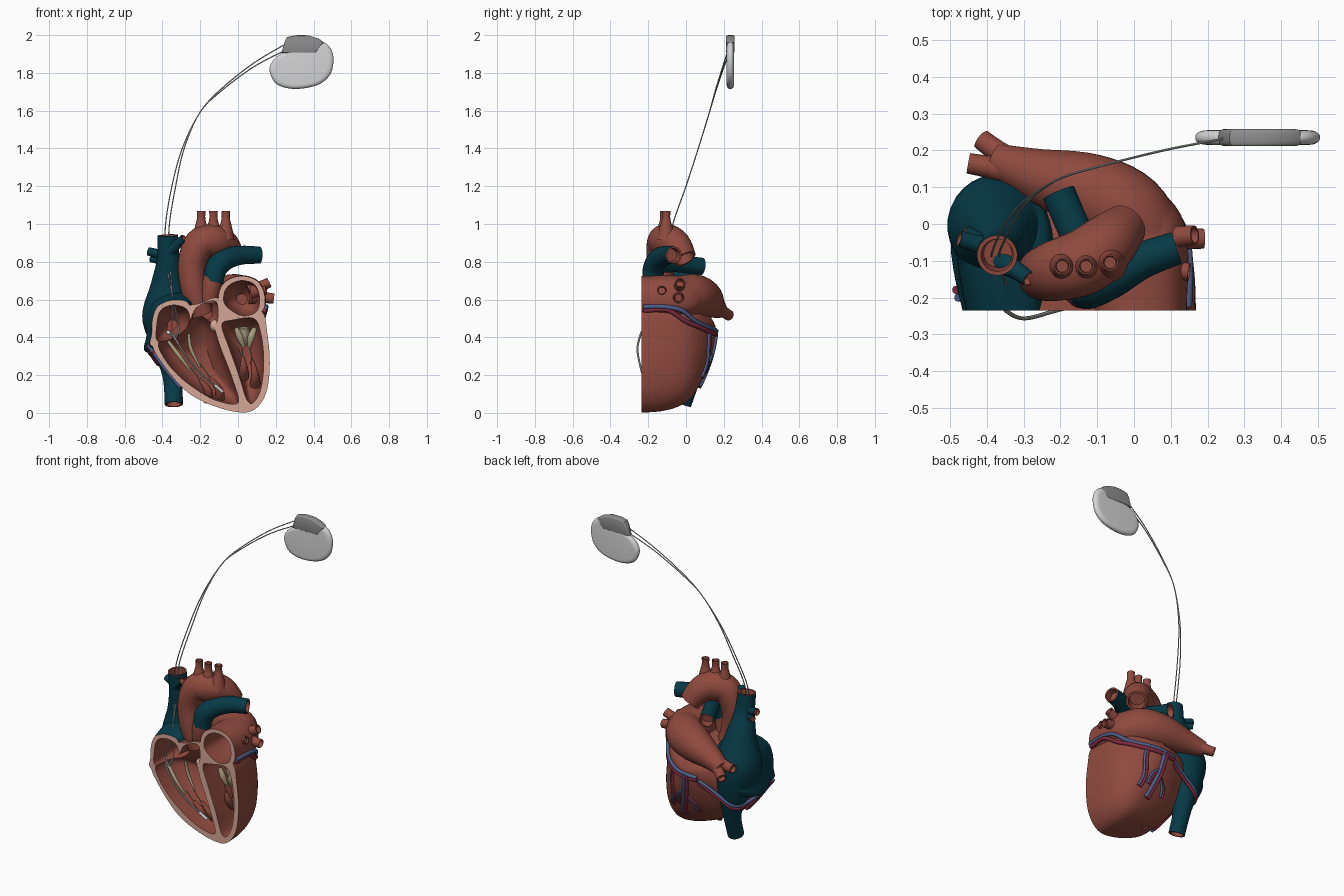
import bpy, bmesh, math
from mathutils import Vector

if "Cube" in bpy.data.objects:
    bpy.data.objects.remove(bpy.data.objects["Cube"])

COLORS = [("muscle_red", (0.275, 0.068, 0.048)), ("cut_wall_pink", (0.66, 0.38, 0.30)),
          ("vein_teal", (0.002, 0.042, 0.062)), ("coronary_blue", (0.075, 0.11, 0.24)),
          ("coronary_crimson", (0.22, 0.025, 0.05)), ("case_light_grey", (0.66, 0.66, 0.66)),
          ("header_grey", (0.27, 0.27, 0.27)), ("lead_grey", (0.48, 0.48, 0.46)),
          ("valve_beige", (0.40, 0.34, 0.21))]
RED, PINK, TEAL, BLUE, CRIMSON, CASE, HEADER, LEAD, VALVE = range(9)
MATS = []
for n, c in COLORS:
    m = bpy.data.materials.new(n)
    m.diffuse_color = (*c, 1)
    m.use_nodes = True
    m.node_tree.nodes["Principled BSDF"].inputs["Base Color"].default_value = m.diffuse_color
    MATS.append(m)


def smooth(pts, n=5, closed=False):
    """Catmull-Rom curve through points of any dimension."""
    p = [Vector(q) for q in pts]
    L, out = len(p), []
    for i in range(L if closed else L - 1):
        a, b, c, d = [p[(i + k) % L] if closed else p[min(max(i + k, 0), L - 1)] for k in (-1, 0, 1, 2)]
        for j in range(n):
            t = j / n
            out.append((b * 2 + (c - a) * t + (a * 2 - b * 5 + c * 4 - d) * t * t
                        + (b * 3 - a - c * 3 + d) * t ** 3) * 0.5)
    return out if closed else out + [p[-1]]


def loft(name, rings, mat, red_bands=()):
    """Closed skin through equal rings; red_bands get the muscle colour."""
    bm = bmesh.new()
    R = [[bm.verts.new(v) for v in r] for r in rings]
    k = len(R[0])
    for i in range(len(R) - 1):
        for j in range(k):
            f = bm.faces.new((R[i][j], R[i][(j + 1) % k], R[i + 1][(j + 1) % k], R[i + 1][j]))
            f.material_index = RED if i in red_bands else mat
    for r, band in ((R[0], 0), (R[-1], len(R) - 2)):
        bm.faces.new(r).material_index = RED if band in red_bands else mat
    bmesh.ops.recalc_face_normals(bm, faces=bm.faces)
    me = bpy.data.meshes.new(name)
    bm.to_mesh(me)
    bm.free()
    for m in MATS:
        me.materials.append(m)
    ob = bpy.data.objects.new(name, me)
    bpy.context.collection.objects.link(ob)
    return ob


def sweep(name, pts, mat, open_start=False, open_end=False, seg=20, n=5):
    """Tube along (x, y, z, radius) points, with optional hollow ends."""
    P = smooth(pts, n)
    C = [Vector(p[:3]) for p in P]
    N, T = Vector((0.31, 0.87, 0.38)), []
    for i in range(len(C)):
        t = (C[min(i + 1, len(C) - 1)] - C[max(i - 1, 0)]).normalized()
        N = (N - t * N.dot(t)).normalized()
        T.append((t, N.copy(), t.cross(N)))

    def ring(i, s=1, off=0):
        t, u, v = T[i]
        r = P[i][3] * s
        return [C[i] + t * off + (u * math.cos(a) + v * math.sin(a)) * r
                for a in (math.tau * k / seg for k in range(seg))]
    rings, bands = [ring(i) for i in range(len(C))], []
    if open_start:
        rings = [ring(0, .7, P[0][3] * .9), ring(0, .8)] + rings
        bands += [0, 1]
    if open_end:
        rings += [ring(-1, .8), ring(-1, .7, -P[-1][3] * .9)]
        bands += [len(rings) - 3, len(rings) - 2]
    return loft(name, rings, mat, bands)


def bowl(name, outline, centre, depths, mat, n=5):
    """Front (x, z) outline scaled about a centre at each (y, scale) depth."""
    o = smooth(outline, n, True)
    cx, cz = centre
    return loft(name, [[(cx + (p.x - cx) * s, y, cz + (p.y - cz) * s) for p in o]
                       for y, s in smooth(depths, 3)], mat)


# Heart body: ventricles, both atria and the great veins
body = bowl("heart_body", [(-.42, .50), (-.455, .37), (-.40, .26), (-.28, .12), (-.15, .045), (0, .004),
                           (.09, .02), (.15, .11), (.168, .26), (.155, .42), (.125, .54), (0, .58),
                           (-.12, .61), (-.2, .58), (-.30, .56)], (-.1, .45),
            [(-.28, 1), (-.22, 1), (-.13, .985), (-.04, .93), (.03, .82), (.09, .59), (.135, .31), (.155, .08)], RED)
right_atrium = bowl("right_atrium", [(-.26, .57), (-.34, .595), (-.42, .565), (-.45, .5), (-.455, .42),
                                     (-.46, .36), (-.38, .35), (-.28, .42)], (-.365, .46),
                    [(-.28, 1), (-.235, 1.02), (-.15, 1.22), (-.05, 1.34), (.04, 1.15), (.1, .75), (.125, .2)], TEAL)
cava = sweep("vena_cava", [(-.372, -.085, .94, .055), (-.368, -.07, .82, .06), (-.37, -.03, .68, .092),
                           (-.37, -.005, .52, .138), (-.36, .02, .37, .105), (-.345, .025, .2, .056),
                           (-.34, -.02, .045, .048)], TEAL, True, True, 28)
left_atrium = bowl("left_atrium_front", [(-.09, .56), (-.1, .64), (-.06, .7), (.02, .725), (.1, .7),
                                         (.14, .63), (.13, .54), (.02, .48)], (.02, .6),
                   [(-.28, 1), (-.2, 1.0), (-.1, 1.03), (0, .95), (.07, .6), (.09, .2)], RED)
left_atrium_back = sweep("left_atrium_back", [(-.38, .175, .545, .045), (-.27, .135, .575, .072), (-.13, .09, .605, .105),
                                              (-.02, .03, .62, .115), (.05, -.07, .615, .10)], RED, seg=28)

# Chamber hollows seen in the cut front
CAV = [(-.34, 1), (-.2, 1), (-.1, .93), (-.03, .72), (.02, .3)]
hollows = [
    bowl("right_ventricle_cut", [(-.42, .37), (-.34, .41), (-.28, .46), (-.21, .53), (-.14, .48), (-.095, .35),
                                 (-.03, .18), (.0, .055), (-.1, .062), (-.19, .105), (-.30, .185), (-.38, .275)],
         (-.18, .28), CAV, RED),
    bowl("left_ventricle_cut", [(-.085, .465), (-.03, .49), (.08, .50), (.118, .43), (.136, .28), (.121, .13),
                                (.08, .055), (.045, .075), (.005, .2), (-.045, .34)], (.04, .3), CAV, RED),
    bowl("right_atrium_cut", [(-.27, .545), (-.345, .57), (-.41, .54), (-.43, .46), (-.425, .38), (-.34, .39),
                              (-.26, .46)], (-.35, .46), CAV, RED),
    bowl("left_atrium_cut", [(-.065, .57), (-.072, .635), (-.04, .68), (.02, .70), (.085, .68), (.112, .62),
                             (.1, .54), (.02, .515)], (.02, .6), CAV, RED),
    bowl("outflow_cut", [(-.24, .47), (-.225, .55), (-.15, .59), (-.11, .575), (-.12, .47)], (-.17, .53),
         [(-.34, 1), (-.2, 1), (-.15, .9), (-.1, .5)], RED)]
slab = loft("front_cut", [[(x, y, z) for x, z in ((-1, -1), (1, -1), (1, 2), (-1, 2))] for y in (-.5, -.235)], PINK)

bpy.context.view_layer.objects.active = body
for ops, kind in (((right_atrium, cava, left_atrium, left_atrium_back), 'UNION'), (hollows + [slab], 'DIFFERENCE')):
    for o in ops:
        mod = body.modifiers.new("cut", 'BOOLEAN')
        mod.operation, mod.object, mod.solver = kind, o, 'EXACT'
        bpy.ops.object.modifier_apply(modifier=mod.name)
        bpy.data.objects.remove(o)
bpy.context.view_layer.update()

# Aorta with its three flared branches
sweep("aorta", [(-.19, -.13, .52, .06), (-.23, -.14, .64, .068), (-.245, -.135, .78, .073), (-.205, -.125, .89, .084),
                (-.13, -.10, .91, .09), (-.07, -.05, .885, .08), (-.025, -.005, .815, .062)], RED, False, True, 28)
for i, (x, y) in enumerate(((-.195, -.115), (-.13, -.115), (-.065, -.105))):
    sweep("arch_branch_%d" % i, [(x * .9 - .013, y, .92, .055), (x, y, .99, .032), (x, y, 1.03, .022),
                                 (x, y, 1.068, .023)], RED, False, True, 16)

# Pulmonary artery: red root, trunk to the left, branch to the right
sweep("pulmonary_root", [(-.15, -.17, .585, .045), (-.14, -.18, .67, .05), (-.125, -.175, .75, .05)], RED)
sweep("pulmonary_trunk", [(-.13, -.18, .69, .052), (-.115, -.17, .765, .058), (-.06, -.145, .815, .056),
                          (.02, -.10, .835, .05), (.115, -.065, .835, .045)], TEAL, True, True, 24)
sweep("right_pulmonary_artery", [(-.09, -.14, .79, .05), (-.15, -.04, .79, .046), (-.205, .085, .775, .046)],
      TEAL, False, True)

# Pulmonary veins and small caval branches
VEINS = [((-.31, .15, .565), (-.415, .23, .515), RED, .028), ((-.31, .14, .565), (-.45, .165, .56), RED, .028),
         ((.06, -.04, .64), (.165, -.03, .69), RED, .027), ((.06, -.04, .62), (.19, -.04, .605), RED, .027),
         ((.07, -.12, .64), (.15, -.13, .65), RED, .024),
         ((-.37, -.07, .83), (-.475, -.04, .855), TEAL, .022), ((-.37, -.07, .80), (-.46, -.02, .815), TEAL, .018),
         ((-.36, -.10, .86), (-.285, -.15, .925), TEAL, .022)]
for i, (a, b, mat, r) in enumerate(VEINS):
    mid = [(p + q) / 2 for p, q in zip(a, b)]
    sweep("vein_stub_%d" % i, [(*a, r * 1.7), (*mid, r * 1.15), (*b, r)], mat, False, True, 16)

# Coronary vessels laid on the heart surface
RING = [(.15, -.225, .56), (.22, -.1, .545), (.18, .06, .505), (.09, .18, .465), (-.05, .21, .44), (-.2, .22, .42)]
DOWN = [(-.10, .22, .44), (-.09, .2, .33), (-.07, .2, .22), (-.03, .14, .1)]
RIGHT = [(-.47, -.215, .33), (-.48, -.1, .28), (-.43, .05, .27), (-.36, .14, .30), (-.2, .2, .4)]
EDGE = [(-.48, -.2, .36), (-.43, -.2, .26), (-.31, -.2, .13)]
SIDE = [(.05, .2, .46), (.07, .2, .36), (.04, .18, .25), (.06, .14, .17)]
TWIG = [(-.085, .2, .3), (-.02, .2, .26), (.0, .2, .18)]
TWIG2 = [(-.08, .2, .26), (-.14, .18, .2), (-.15, .14, .14)]
for i, (path, r) in enumerate(((RING, .012), (DOWN, .011), (RIGHT, .010), (EDGE, .011), (SIDE, .008),
                               (TWIG, .007), (TWIG2, .007))):
    for mat, off in ((BLUE, 0), (CRIMSON, -.022)):
        shift = Vector((0, 0, off)) if i in (0, 2) else Vector((off, 0, off * .3))
        if i == 3:
            shift = Vector((0, -off, 0))
        line = []
        for p in smooth(path, 4):
            ok, loc, nor, _ = body.closest_point_on_mesh(p + shift)
            line.append(loc + nor * r * .5)
        for _ in range(3):
            line = [line[0]] + [(a + b * 2 + c) / 4 for a, b, c in zip(line, line[1:], line[2:])] + [line[-1]]
        sweep("coronary_%d_%s" % (i, "vein" if mat == BLUE else "artery"), [(*p, r) for p in line], mat, seg=10, n=2)

# Valve leaflets, cords and papillary muscles
LEAFLETS = [[(-.37, -.18, .38, .009), (-.31, -.19, .30, .011), (-.25, -.18, .22, .005)],
            [(-.26, -.16, .42, .008), (-.25, -.15, .34, .010), (-.20, -.15, .24, .005)],
            [(-.01, -.17, .45, .012), (.01, -.17, .40, .018), (.03, -.16, .35, .010)],
            [(.09, -.17, .45, .012), (.07, -.17, .40, .020), (.06, -.16, .35, .010)],
            [(.03, -.12, .45, .03), (.03, -.11, .40, .03), (.03, -.11, .36, .012)]]
for i, p in enumerate(LEAFLETS):
    sweep("valve_leaflet_%d" % i, p, VALVE, seg=10)
for i, (a, b) in enumerate((((.02, .36), (.03, .24)), ((.06, .36), (.09, .2)), ((-.25, .24), (-.16, .12)),
                            ((-.2, .26), (-.1, .12)))):
    sweep("valve_cord_%d" % i, [(a[0], -.17, a[1], .003), (b[0], -.15, b[1], .003)], VALVE, seg=6)
    sweep("papillary_muscle_%d" % i, [(a[0] * .5 + b[0] * .5, -.155, a[1] * .5 + b[1] * .5, .008),
                                      (b[0], -.14, b[1], .022), (b[0], -.09, b[1] - .05, .03)], RED, seg=12)
sweep("valve_bulb", [(-.13, -.2, .49, .012), (-.12, -.205, .46, .03), (-.10, -.2, .425, .012)], PINK, seg=14)

# Pulse generator: rounded case and connector header
bowl("generator_case", [(.167, 1.81), (.185, 1.865), (.235, 1.905), (.33, 1.935), (.40, 1.955), (.45, 1.963),
                        (.49, 1.93), (.506, 1.87), (.487, 1.79), (.42, 1.735), (.30, 1.715), (.205, 1.74)], (.335, 1.835),
     [(.215, .80), (.217, .90), (.225, .98), (.235, 1), (.245, .98), (.253, .90), (.255, .80)], CASE)
bowl("generator_header", [(.23, 1.905), (.415, 1.905), (.455, 1.96), (.43, 1.98), (.37, 1.999), (.31, 2.0),
                          (.26, 1.99), (.245, 1.96)], (.335, 1.95),
     [(.212, .86), (.214, .93), (.222, .985), (.235, 1), (.248, .985), (.256, .93), (.258, .86)], HEADER, 1)

# Two leads from the generator down through the upper vein into the right chambers
for name, dx, tail in (
        ("ventricle_lead", 0, [(-.345, -.19, .56), (-.35, -.235, .43), (-.30, -.257, .34), (-.21, -.235, .22),
                               (-.08, -.2, .11)]),
        ("atrium_lead", -.02, [(-.335, -.18, .56), (-.31, -.21, .46), (-.33, -.225, .40), (-.375, -.2, .43)])):
    path = [(.26, .235, 1.925 - dx * 1.6), (.08, .20, 1.83 - dx), (-.1, .155, 1.695 - dx * .5), (-.205, .122, 1.585),
            (-.285 + dx * .5, .065, 1.40), (-.33 + dx, .0, 1.20), (-.365 + dx, -.075, .98), (-.36 + dx, -.10, .8)] + tail
    sweep(name, [(*p, .0032) for p in path], LEAD, seg=8, n=8)
    sweep(name + "_sleeve", [(*p, .0055) for p in tail[1:]], LEAD, seg=8)
    end = [(*p, .009) for p in tail[-2:]]
    sweep(name + "_tip", [tuple(Vector(end[1]).lerp(Vector(end[0]), .35)), end[1]], CASE, seg=10)

# Smooth shading with crisp cut edges
bpy.ops.object.select_all(action='DESELECT')
for o in bpy.context.scene.objects:
    o.select_set(True)
bpy.context.view_layer.objects.active = body
bpy.ops.object.shade_smooth_by_angle(angle=math.radians(40))
